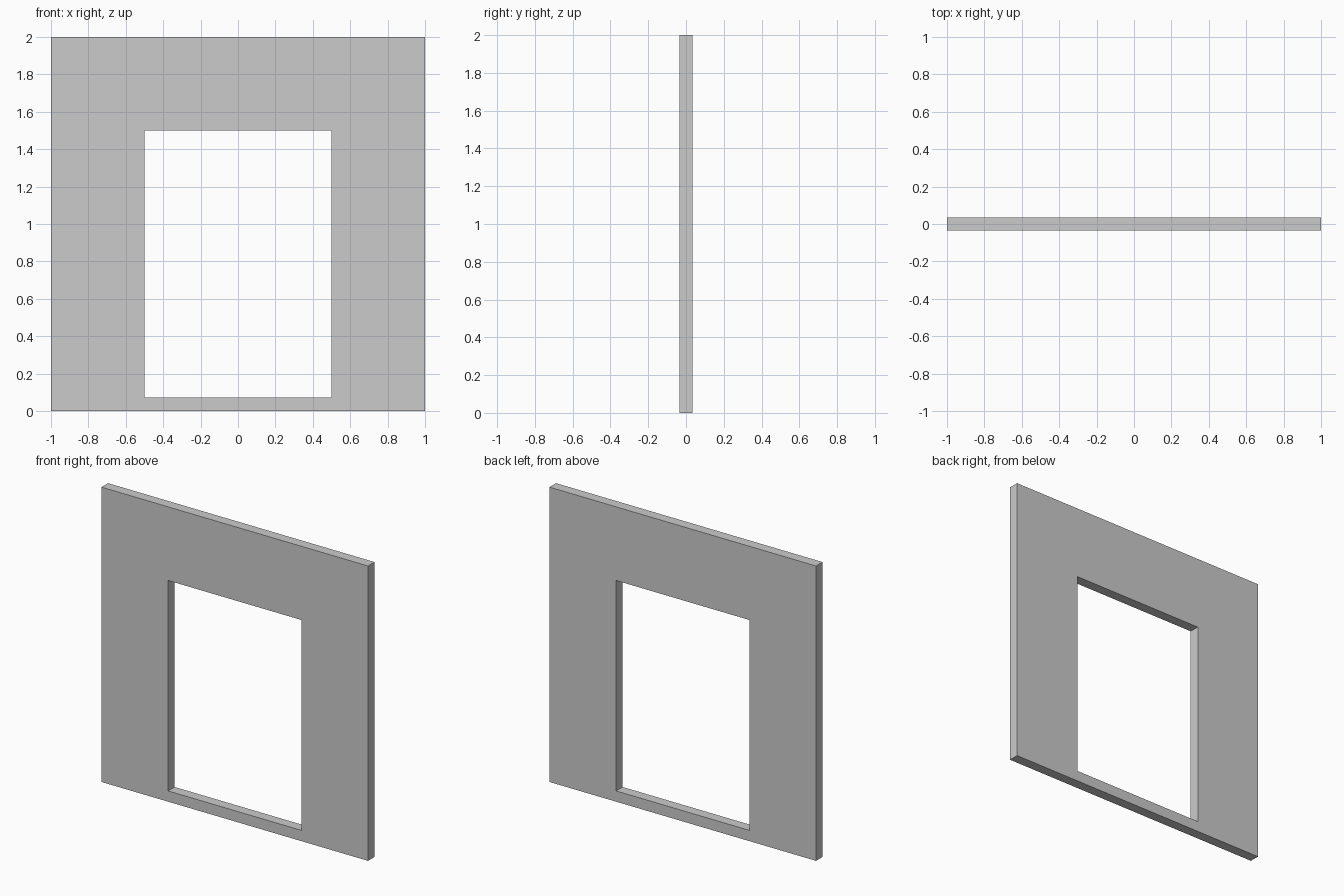
import bpy, bmesh

if "Cube" in bpy.data.objects:
    bpy.data.objects.remove(bpy.data.objects["Cube"])

HALF_T = 0.035  # half the wall thickness


def rect(bm, x, z0, z1):
    """Corner loop of an upright rectangle on the front plane."""
    return [bm.verts.new((px, -HALF_T, pz))
            for px, pz in ((-x, z0), (x, z0), (x, z1), (-x, z1))]


# Wall panel: ring of quads around the opening, extruded to thickness
bm = bmesh.new()
outer = rect(bm, 1.0, 0.0, 2.0)
inner = rect(bm, 0.5, 0.073, 1.5)
ring = []
for i in range(4):
    j = (i + 1) % 4
    ring.append(bm.faces.new((outer[i], outer[j], inner[j], inner[i])))

back = bmesh.ops.extrude_face_region(bm, geom=ring, use_keep_orig=True)["geom"]
bmesh.ops.translate(bm, vec=(0, 2 * HALF_T, 0),
                    verts=[g for g in back if isinstance(g, bmesh.types.BMVert)])
bmesh.ops.recalc_face_normals(bm, faces=bm.faces)

mesh = bpy.data.meshes.new("wall_with_doorway")
bm.to_mesh(mesh)
bm.free()
wall = bpy.data.objects.new("wall_with_doorway", mesh)
bpy.context.collection.objects.link(wall)
